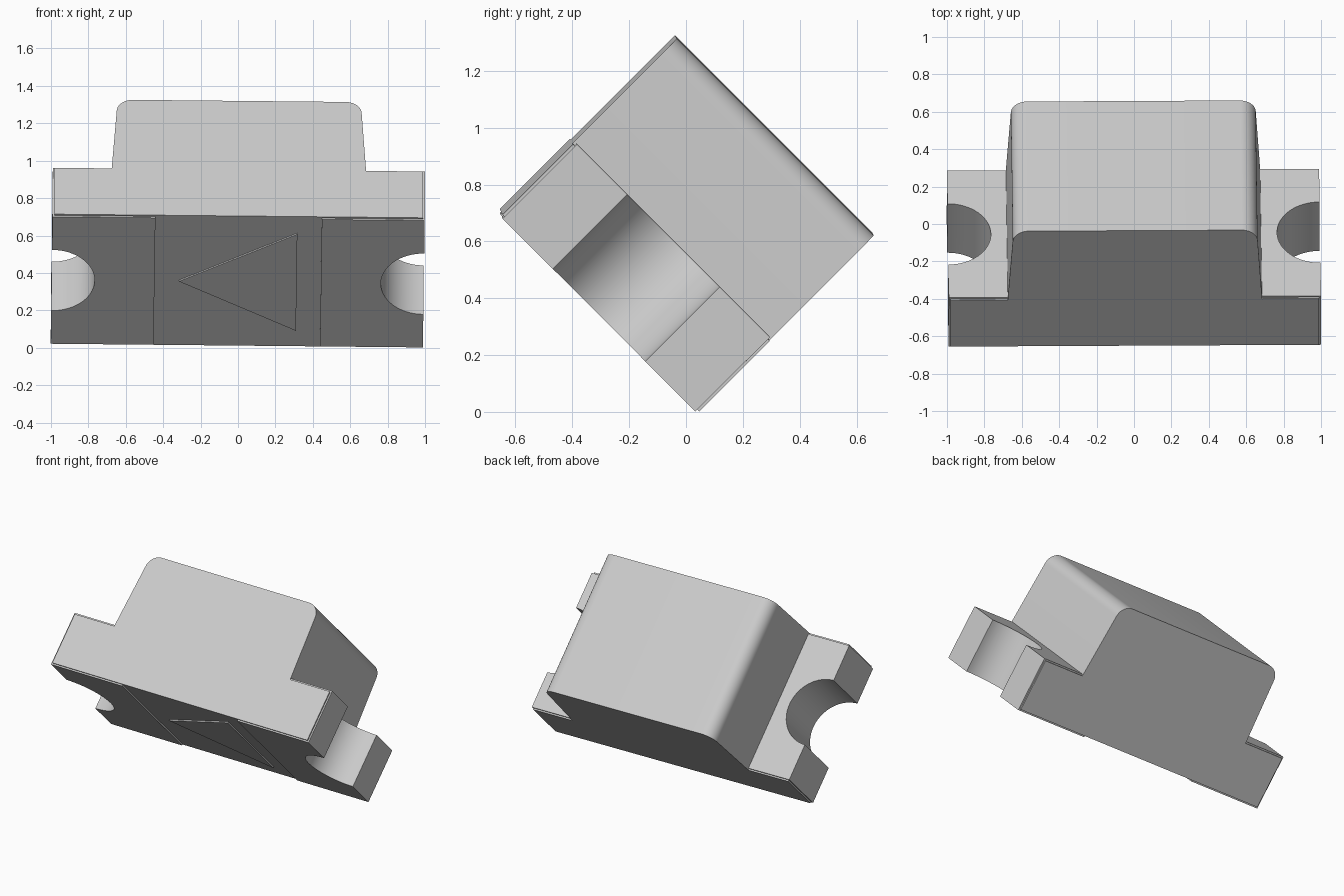
import bpy, bmesh, math
from mathutils import Matrix

cube = bpy.data.objects.get("Cube")
if cube:
    bpy.data.objects.remove(cube, do_unlink=True)

# Single colour
grey = bpy.data.materials.new("light grey")
grey.use_nodes = True
grey.diffuse_color = (0.6, 0.6, 0.6, 1)
grey.node_tree.nodes["Principled BSDF"].inputs["Base Color"].default_value = (0.6, 0.6, 0.6, 1)

# The whole component rests tipped on one long edge, very slightly askew
POSE = (Matrix.Translation((0, 0, 0.662)) @ Matrix.Rotation(math.radians(-45), 4, 'X')
        @ Matrix.Rotation(0.0105, 4, 'Z') @ Matrix.Rotation(0.0035, 4, 'Y'))

HALF_LEN, HALF_WIDTH, HALF_HEIGHT = 0.995, 0.49, 0.44
FILM = 0.01                    # plating thickness
BOARD_TOP = -0.08
BOARD_BOTTOM = FILM - HALF_HEIGHT
NOTCH_RADIUS = 0.23


def prism(name, points, low, high, axis, round_top=0):
    """Extrude a 2D profile along y or z."""
    bm = bmesh.new()

    def place(p, t):
        return (p[0], t, p[1]) if axis == 'y' else (p[0], p[1], t)

    a = [bm.verts.new(place(p, low)) for p in points]
    b = [bm.verts.new(place(p, high)) for p in points]
    bm.faces.new(a)
    bm.faces.new(b[::-1])
    n = len(points)
    for i in range(n):
        bm.faces.new((a[i], b[i], b[(i + 1) % n], a[(i + 1) % n]))
    if round_top:
        top = max(p[1] for p in points)
        edges = [e for e in bm.edges
                 if all(abs(v.co.z - top) < 1e-5 for v in e.verts)
                 and abs(e.verts[0].co.x - e.verts[1].co.x) < 1e-5]
        bmesh.ops.bevel(bm, geom=edges, offset=round_top, segments=10,
                        profile=0.5, affect='EDGES')
    bmesh.ops.recalc_face_normals(bm, faces=bm.faces)
    mesh = bpy.data.meshes.new(name)
    bm.to_mesh(mesh)
    bm.free()
    mesh.materials.append(grey)
    obj = bpy.data.objects.new(name, mesh)
    bpy.context.collection.objects.link(obj)
    return obj


def cut_notch(obj, side):
    """Cut the half-round notch out of one end."""
    bpy.ops.mesh.primitive_cylinder_add(vertices=64, radius=NOTCH_RADIUS, depth=2,
                                        location=(side * HALF_LEN, 0, 0))
    cutter = bpy.context.object
    cutter.hide_render = True
    mod = obj.modifiers.new("notch", 'BOOLEAN')
    mod.object = cutter
    mod.solver = 'EXACT'
    bpy.context.view_layer.objects.active = obj
    bpy.ops.object.modifier_apply(modifier=mod.name)
    bpy.data.objects.remove(cutter, do_unlink=True)


def finish(obj):
    obj.matrix_world = POSE
    bpy.ops.object.select_all(action='DESELECT')
    obj.select_set(True)
    bpy.context.view_layer.objects.active = obj
    bpy.ops.object.shade_smooth_by_angle(angle=math.radians(30))


# Circuit board
end = HALF_LEN - FILM
board = prism("board", [(-end, -HALF_WIDTH), (end, -HALF_WIDTH),
                        (end, HALF_WIDTH), (-end, HALF_WIDTH)],
              BOARD_BOTTOM, BOARD_TOP, 'z')
for side in (-1, 1):
    cut_notch(board, side)
finish(board)

# Wrap-around plated terminals
for name, side in (("right_terminal", -1), ("left_terminal", 1)):
    profile = [(0.445, BOARD_BOTTOM), (0.445, -HALF_HEIGHT), (HALF_LEN, -HALF_HEIGHT),
               (HALF_LEN, BOARD_TOP + FILM), (0.67, BOARD_TOP + FILM),
               (0.67, BOARD_TOP), (end, BOARD_TOP), (end, BOARD_BOTTOM)]
    terminal = prism(name, [(side * x, z) for x, z in profile],
                     FILM - HALF_WIDTH, HALF_WIDTH - FILM, 'y')
    cut_notch(terminal, side)
    finish(terminal)

# Lens block with rounded upper edges and slightly sloping ends
lens = prism("lens", [(-0.68, BOARD_TOP), (0.68, BOARD_TOP),
                      (0.65, HALF_HEIGHT), (-0.65, HALF_HEIGHT)],
             -HALF_WIDTH, HALF_WIDTH, 'y', round_top=0.08)
finish(lens)

# Raised polarity triangle on the underside
marker = prism("polarity_triangle", [(-0.315, 0), (0.315, 0.365), (0.315, -0.365)],
               BOARD_BOTTOM - 0.009, BOARD_BOTTOM, 'z')
finish(marker)
